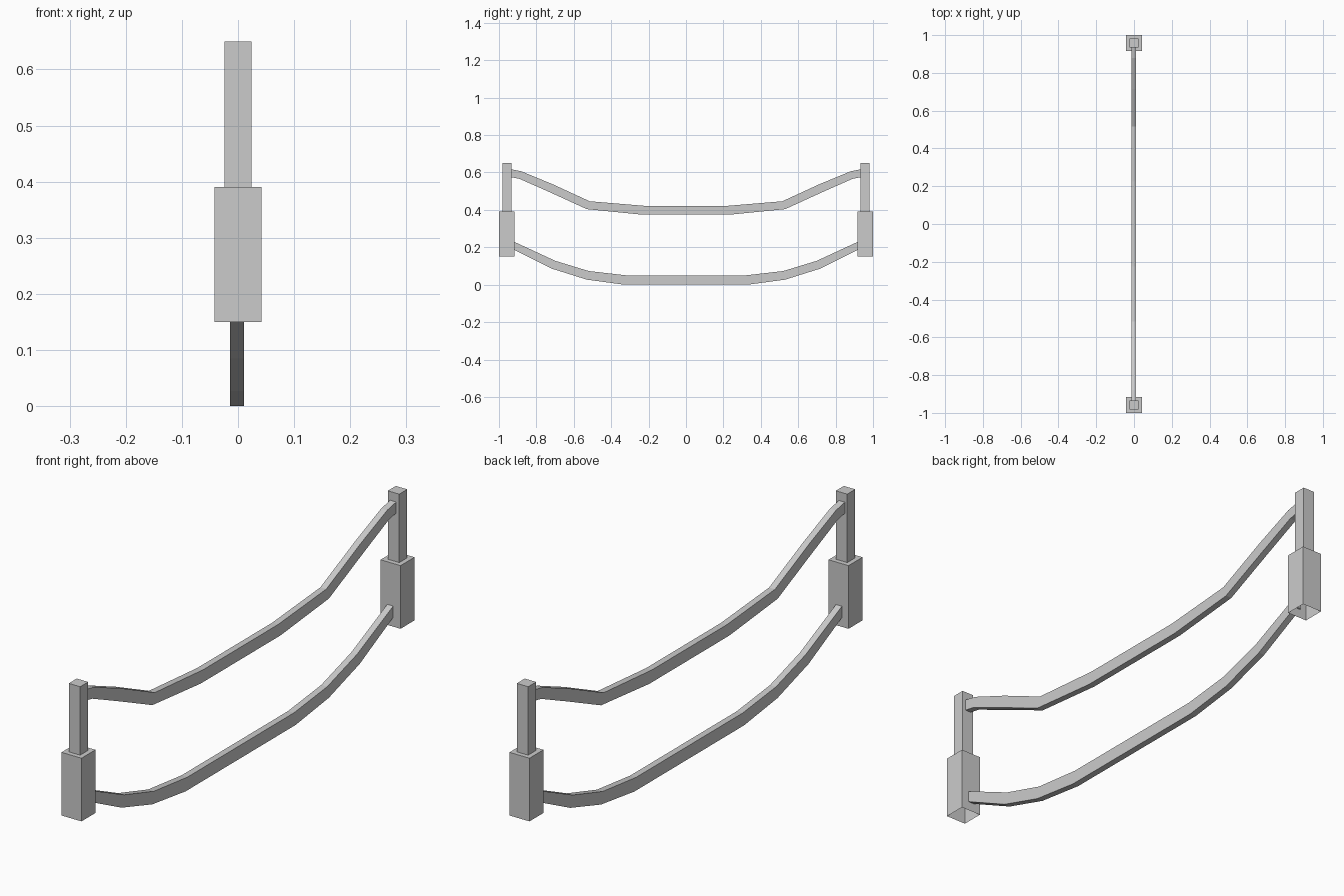
import bpy
import bmesh

if "Cube" in bpy.data.objects:
    bpy.data.objects.remove(bpy.data.objects["Cube"])

POST_Y = 0.958


def finish(name, bm):
    bmesh.ops.recalc_face_normals(bm, faces=bm.faces[:])
    mesh = bpy.data.meshes.new(name)
    bm.to_mesh(mesh)
    bm.free()
    obj = bpy.data.objects.new(name, mesh)
    bpy.context.collection.objects.link(obj)
    return obj


def post(name, y):
    # Stepped hollow post: wide sleeve below, slim post above, open underneath
    bm = bmesh.new()
    rings = []
    for h, z in ((0.042, 0.15), (0.042, 0.39), (0.024, 0.39), (0.024, 0.65)):
        rings.append([bm.verts.new((sx * h, y + sy * h, z))
                      for sx, sy in ((-1, -1), (1, -1), (1, 1), (-1, 1))])
    for a, b in zip(rings, rings[1:]):
        for i in range(4):
            j = (i + 1) % 4
            bm.faces.new((a[i], a[j], b[j], b[i]))
    bm.faces.new(rings[-1])
    finish(name, bm)


def rail(name, sections):
    # Sections: (bottom y, bottom z, top y, top z), mirrored across y = 0
    full = sections + [(-by, bz, -ty, tz) for by, bz, ty, tz in reversed(sections)]
    bm = bmesh.new()
    rings = []
    for by, bz, ty, tz in full:
        rings.append([bm.verts.new(co) for co in (
            (-0.014, by, bz), (0.011, by, bz), (0.011, ty, tz), (-0.014, ty, tz))])
    for a, b in zip(rings, rings[1:]):
        for i in range(4):
            j = (i + 1) % 4
            bm.faces.new((a[i], a[j], b[j], b[i]))
    bm.faces.new(rings[0])
    bm.faces.new(rings[-1])
    finish(name, bm)


# Two end posts
post("post_left", -POST_Y)
post("post_right", POST_Y)

# Sagging rails
rail("lower_rail", [
    (-0.92, 0.187, -0.92, 0.23),
    (-0.715, 0.085, -0.70, 0.128),
    (-0.53, 0.027, -0.52, 0.073),
    (-0.33, 0.0, -0.32, 0.05),
])
rail("upper_rail", [
    (-0.94, 0.576, -0.94, 0.618),
    (-0.89, 0.566, -0.88, 0.606),
    (-0.73, 0.495, -0.715, 0.538),
    (-0.53, 0.404, -0.515, 0.446),
    (-0.24, 0.375, -0.225, 0.422),
])
